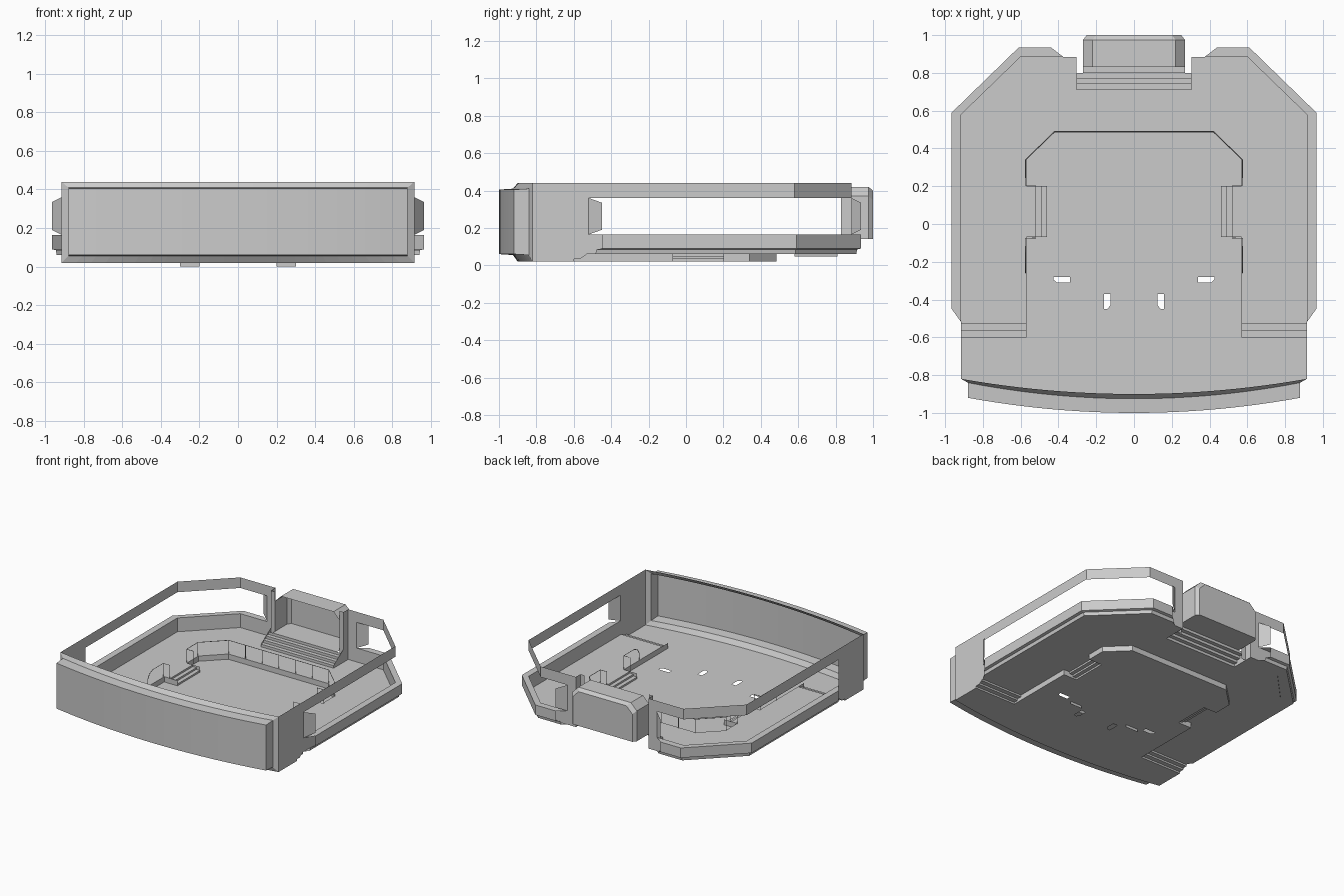
import bpy, bmesh

if "Cube" in bpy.data.objects:
    bpy.data.objects.remove(bpy.data.objects["Cube"])

grey = bpy.data.materials.new("plain_grey")
grey.use_nodes = True
grey.diffuse_color = (0.6, 0.6, 0.6, 1)
grey.node_tree.nodes["Principled BSDF"].inputs["Base Color"].default_value = (0.6, 0.6, 0.6, 1)

LOW, HIGH, SILL, HEAD, TOP = 0.02, 0.06, 0.165, 0.36, 0.44
SIDE, BACK = 0.915, 0.885


def finish(name, bm, mirror):
    bmesh.ops.recalc_face_normals(bm, faces=bm.faces)
    mesh = bpy.data.meshes.new(name)
    bm.to_mesh(mesh)
    bm.free()
    mesh.materials.append(grey)
    ob = bpy.data.objects.new(name, mesh)
    bpy.context.collection.objects.link(ob)
    if mirror:
        ob.modifiers.new("mirror", 'MIRROR').use_clip = True
    return ob


def loft(name, rows, closed=False, cap=False, mirror=True):
    """Skin a surface through rows of equally many points."""
    bm = bmesh.new()
    grid = [[bm.verts.new(p) for p in row] for row in rows]
    n = len(rows[0])
    for a, b in zip(grid, grid[1:]):
        for i in range(n if closed else n - 1):
            j = (i + 1) % n
            bm.faces.new((a[i], a[j], b[j], b[i]))
    if cap:
        bm.faces.new(grid[-1])
    return finish(name, bm, mirror)


def wall(name, path, z0, z1):
    return loft(name, [[(x, y, z) for x, y in path] for z in (z0, z1)])


def sheet(name, outline, z, holes=()):
    """Flat floor with optional holes."""
    bm = bmesh.new()
    for ring in (outline, *holes):
        vs = [bm.verts.new((x, y, z)) for x, y in ring]
        for a, b in zip(vs, vs[1:] + vs[:1]):
            bm.edges.new((a, b))
    bmesh.ops.triangle_fill(bm, use_beauty=True, use_dissolve=False, edges=bm.edges[:])
    return finish(name, bm, True)


def stairs(name, lo, hi, cuts, heights, axis):
    """Treads and risers; cuts run along the axis, lo..hi across it."""
    line = []
    for i, c in enumerate(cuts):
        line += [(c, heights[i]), (c, heights[i + 1])]
    if axis == 'x':
        rows = [[(c, w, z) for c, z in line] for w in (lo, hi)]
    else:
        rows = [[(w, c, z) for c, z in line] for w in (lo, hi)]
    return loft(name, rows)


def arc(w, side_y, mid_y, n=12):
    """Half of the bowed front, from the centre to the side."""
    return [(w * i / n, mid_y + (side_y - mid_y) * (i / n) ** 2) for i in range(n + 1)]


# Sunken floor with four cut-outs
pit = [(0.42, 0.485), (0.57, 0.34), (0.57, 0.2), (0.46, 0.2)]
pit_front = [(0.46, -0.07), (0.57, -0.07), (0.57, -0.6)]
slot_a = [(0.34, -0.28), (0.425, -0.28), (0.425, -0.295), (0.41, -0.31), (0.34, -0.31)]
slot_b = [(0.125, -0.37), (0.16, -0.37), (0.16, -0.45), (0.14, -0.45), (0.125, -0.43)]
sheet("sunken_floor",
      [(0, 0.485)] + pit + pit_front + [(SIDE, -0.6)] + arc(SIDE, -0.82, -0.9)[::-1],
      LOW, (slot_a, slot_b))
wall("pit_back_wall", [(0, 0.485)] + pit, LOW, HIGH)
wall("pit_side_wall", pit_front, LOW, HIGH)

# Raised floor around the pit
sheet("raised_floor",
      [(0, 0.485)] + pit[:3] + [(0.52, 0.2), (0.52, -0.07), (0.57, -0.07), (0.57, -0.53),
       (SIDE, -0.53), (SIDE, 0.58), (0.6, BACK), (0.305, BACK), (0.305, 0.71), (0, 0.71)], HIGH)

# Stairs
third = (HIGH - LOW) / 3
rises = [LOW + third * i for i in range(4)]
stairs("side_stairs", -0.07, 0.2, (0.46, 0.49, 0.52), rises, 'x')
stairs("front_stairs", 0.57, SIDE, (-0.6, -0.565, -0.53), rises, 'y')
stairs("rear_stairs", 0, 0.305, (0.71, 0.74, 0.77, 0.80),
       [HIGH + 0.02 * i for i in range(5)], 'y')

# Bowed front wall: rim, stepped frame and panel
def frame(w, side_y, mid_y, z0, z1):
    a = arc(w, side_y, mid_y)
    return [(x, y, z0) for x, y in a] + [(x, y, z1) for x, y in reversed(a)]

loft("front_frame", [frame(SIDE, -0.82, -0.9, LOW, TOP),
                     frame(0.88, -0.84, -0.925, 0.055, 0.41),
                     frame(0.88, -0.92, -1.0, 0.06, 0.405)])
wall("front_panel", arc(0.88, -0.92, -1.0), 0.06, 0.405)

# Side walls in front of the windows
profile = [(-0.82, LOW), (-0.6, LOW), (-0.6, 0.035), (-0.565, 0.035), (-0.53, HIGH), (-0.5, HIGH)]
heads = [TOP, TOP, TOP, TOP, TOP, SILL]
loft("side_wall", [[(SIDE, y, z) for y, z in profile[:5]] + [(SIDE, -0.52, HIGH)],
                   [(SIDE, y, TOP) for y, z in profile[:5]] + [(SIDE, -0.52, TOP)]])

# Band above the windows
wall("upper_band", [(SIDE, -0.52), (SIDE, 0.58), (0.6, BACK), (0.375, BACK)], HEAD, TOP)

# Sill below the windows
def sill_path(d, z):
    return [(SIDE + d, -0.52 + 1.4 * d, z), (SIDE + d, 0.58 + 0.2 * d, z),
            (0.6 + 0.2 * d, BACK + d, z), (0.375 + 1.3 * d, BACK + d, z)]

section = [(0, HIGH), (0.025, HIGH), (0.03, 0.085), (0.05, 0.09), (0.05, SILL), (0, SILL), (0, HIGH)]
loft("window_sill", [sill_path(d, z) for d, z in section])

# Splayed window jambs
loft("front_jamb", [[(SIDE, -0.52, z) for z in (SILL, HEAD)],
                    [(0.965, -0.45, z) for z in (0.19, 0.335)]])
loft("rear_jamb", [[(0.375, BACK, z) for z in (SILL, HEAD)],
                   [(0.44, 0.935, z) for z in (0.19, 0.335)]])

# Rear wall returns beside the alcove
wall("rear_return", [(0.375, BACK), (0.305, BACK), (0.305, 0.83), (0.27, 0.83)], HIGH, TOP)
loft("stair_cheek", [[(0.305, 0.71, HIGH), (0.305, 0.83, HIGH)],
                     [(0.305, 0.71, 0.08), (0.305, 0.83, 0.16)]])

# Alcove shell, open to the front
def alcove_row(w, y, top):
    return [(0, y, 0.14), (w, y, 0.14), (w, y, top - 0.05), (w - 0.05, y, top), (0, y, top)]

shell = [alcove_row(0.27, 0.83, 0.42), alcove_row(0.27, 0.975, 0.42), alcove_row(0.25, 1.0, 0.4)]
loft("alcove", shell, cap=True)
loft("alcove_landing", [[(0, y, 0.14), (0.27, y, 0.14)] for y in (0.80, 0.83)])

# Thin plates below the floors
wall("floor_tab", [(0.2, -0.322), (0.3, -0.322)], 0, LOW)
loft("floor_groove", [[(-0.83, 0.58, z), (-0.61, 0.81, z)] for z in (0.048, HIGH)], mirror=False)

# Railings
def tube(name, paths, radius=0.0025):
    cu = bpy.data.curves.new(name, 'CURVE')
    cu.dimensions = '3D'
    cu.bevel_depth, cu.bevel_resolution = radius, 0
    for path in paths:
        sp = cu.splines.new('POLY')
        sp.points.add(len(path) - 1)
        for p, co in zip(sp.points, path):
            p.co = (*co, 1)
    cu.materials.append(grey)
    ob = bpy.data.objects.new(name, cu)
    bpy.context.collection.objects.link(ob)

RAIL = 0.162
for s, side in ((1, "left"), (-1, "right")):
    back = [(0, 0.49), (0.42, 0.49), (0.575, 0.34), (0.575, 0.205), (0.52, 0.205)]
    paths = [[(s * x, y, RAIL) for x, y in back]]
    posts = [(0, 0.49), (0.14, 0.49), (0.28, 0.49)] + back[1:]
    paths += [[(s * x, y, HIGH), (s * x, y, RAIL)] for x, y in posts]
    paths.append([(s * x, y, z) for x, y, z in (
        (0.52, -0.075, HIGH), (0.52, -0.075, RAIL), (0.575, -0.075, RAIL), (0.575, -0.2, RAIL),
        (0.575, -0.24, 0.145), (0.575, -0.26, 0.11), (0.575, -0.26, HIGH))])
    paths.append([(s * 0.575, -0.075, HIGH), (s * 0.575, -0.075, RAIL)])
    tube(side + "_railing", paths)
